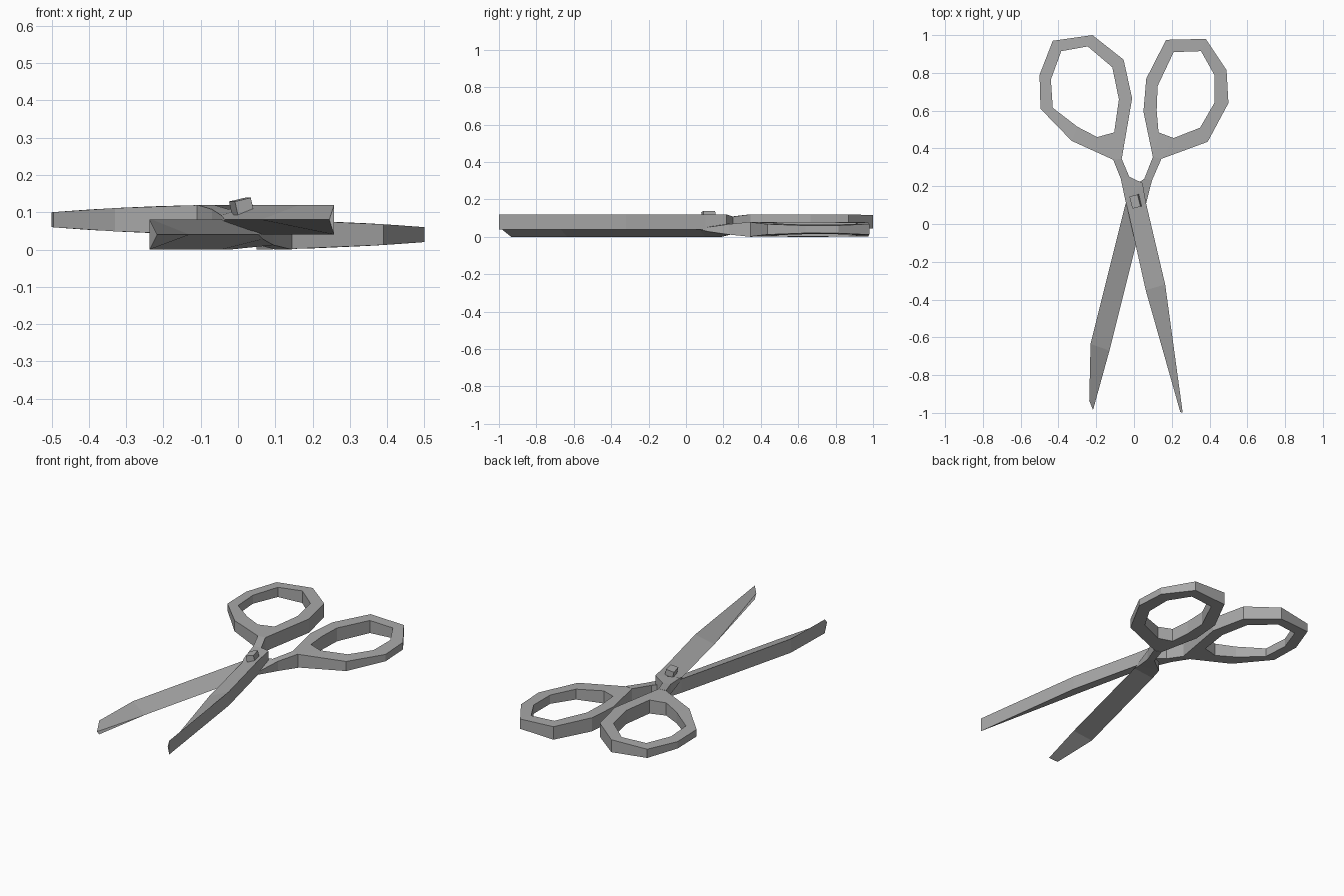
import bpy, bmesh, math
from mathutils import Matrix, Vector

if "Cube" in bpy.data.objects:
    bpy.data.objects.remove(bpy.data.objects["Cube"])

steel = bpy.data.materials.new("plain grey")
steel.diffuse_color = (0.4, 0.4, 0.4, 1)
steel.use_nodes = True
steel.node_tree.nodes["Principled BSDF"].inputs["Base Color"].default_value = steel.diffuse_color


def finish(bm, name):
    bmesh.ops.remove_doubles(bm, verts=bm.verts, dist=0.0005)
    bmesh.ops.recalc_face_normals(bm, faces=bm.faces)
    me = bpy.data.meshes.new(name)
    bm.to_mesh(me)
    bm.free()
    me.materials.append(steel)
    ob = bpy.data.objects.new(name, me)
    bpy.context.collection.objects.link(ob)
    return ob


def loft(name, side_a, side_b, heights, z, closed):
    """Band between two outlines; each side has its own half thickness."""
    bm = bmesh.new()
    rows = []
    for (ax, ay), (bx, by), (ha, hb) in zip(side_a, side_b, heights):
        pts = [(ax, ay, z + ha), (bx, by, z + hb), (bx, by, z - hb), (ax, ay, z - ha)]
        rows.append([bm.verts.new(p) for p in pts])
    n = len(rows)
    for i in range(n if closed else n - 1):
        r, s = rows[i], rows[(i + 1) % n]
        for k in range(4):
            m = (k + 1) % 4
            bm.faces.new((r[k], r[m], s[m], s[k]))
    if not closed:
        bm.faces.new(rows[0])
        bm.faces.new(rows[-1])
    return finish(bm, name)


def thin(p):
    # handles get thinner toward their outer sides
    return 0.04 - 0.02 * (p[0] / 0.5) ** 2


def handle(name, outer, inner, z):
    loft(name, outer, inner, [(thin(a), thin(b)) for a, b in zip(outer, inner)], z, True)


UP, LOW = 0.08, 0.04

# finger loops
handle("left_finger_loop",
       [(-.11, .34), (-.33, .44), (-.495, .61), (-.50, .79), (-.43, .97),
        (-.22, 1.0), (-.055, .87), (-.01, .665), (-.065, .345)],
       [(-.195, .46), (-.30, .515), (-.43, .615), (-.44, .765), (-.385, .915),
        (-.245, .94), (-.115, .83), (-.08, .66), (-.105, .485)], UP)
handle("right_finger_loop",
       [(.145, .345), (.39, .435), (.50, .64), (.49, .815), (.38, .98),
        (.17, .975), (.065, .77), (.05, .595), (.10, .355)],
       [(.21, .455), (.35, .51), (.425, .64), (.425, .79), (.355, .915),
        (.21, .91), (.125, .73), (.12, .60), (.13, .485)], LOW)

# necks and wedge blades: spine side first, cutting edge second
loft("upper_blade",
     [(-.065, .345), (-.025, .25), (.045, .217), (.065, .105), (.165, -.32), (.258, -1.0)],
     [(-.11, .34), (-.07, .24), (-.045, .12), (-.035, .085), (.062, -.35), (.245, -.995)],
     [(.04, .04), (.028, .028), (.04, .012), (.04, 0), (.04, 0), (.04, 0)], UP, False)
loft("lower_blade",
     [(.10, .355), (.055, .24), (-.02, .19), (-.045, .105), (-.23, -.635), (-.237, -.935)],
     [(.145, .345), (.095, .23), (.067, .12), (.055, .07), (-.13, -.67), (-.217, -.985)],
     [(.04, .04), (.028, .028), (.04, .012), (.04, 0), (.04, 0), (.04, 0)], LOW, False)

# pivot screw, tilted with the blade face
bm = bmesh.new()
bmesh.ops.create_cube(bm, size=1)
bm.transform(Matrix.Translation((.01, .12, .112))
             @ Matrix.Rotation(math.radians(14), 4, 'Z')
             @ Matrix.Rotation(math.radians(-13), 4, 'Y')
             @ Matrix.Diagonal((.045, .066, .045, 1)))
finish(bm, "pivot_screw")
